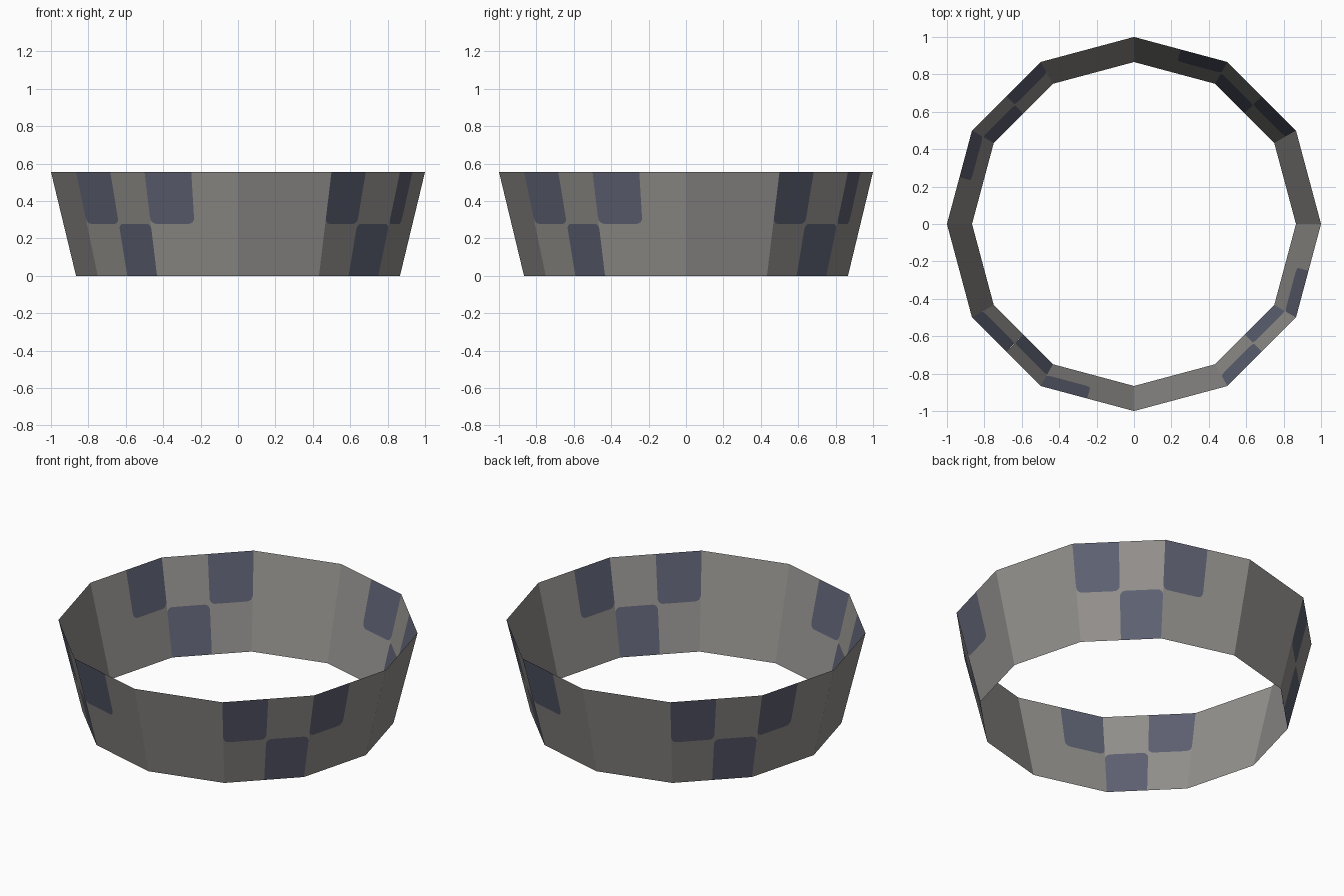
import bpy
import bmesh
from math import cos, sin, pi
from mathutils import Vector

cube = bpy.data.objects.get("Cube")
if cube:
    bpy.data.objects.remove(cube)

SIDES = 12
BOTTOM_R, TOP_R, HEIGHT = 0.866, 1.0, 0.556
ROUND_U, ROUND_V, STEPS = 0.065, 0.055, 4


def material(name, color):
    mat = bpy.data.materials.new(name)
    mat.use_nodes = True
    mat.diffuse_color = (*color, 1)
    mat.node_tree.nodes["Principled BSDF"].inputs["Base Color"].default_value = (*color, 1)
    return mat


def point(side, u, v):
    """Point on a flat side: u runs around the ring, v runs up."""
    radius = BOTTOM_R + (TOP_R - BOTTOM_R) * v
    a, b = [Vector((cos(t), sin(t), 0)) * radius
            for t in (2 * pi * side / SIDES, 2 * pi * (side + 1) / SIDES)]
    return a.lerp(b, u) + Vector((0, 0, HEIGHT * v))


bm = bmesh.new()


def add_face(side, outline, slot):
    verts = [bm.verts.new(point(side, u, v)) for u, v in outline]
    face = bm.faces.new(verts)
    face.material_index = slot
    face.normal_update()
    if face.normal.dot(face.calc_center_median()) < 0:
        face.normal_flip()


def arc(u, v, inward, rise):
    """Rounded corner from the upright edge to the level edge."""
    return [(u + inward * ROUND_U * (1 - cos(t)), v + rise * ROUND_V * (1 - sin(t)))
            for t in (pi / 2 * i / STEPS for i in range(STEPS + 1))]


def add_cell(side, column, row, painted):
    u0, u1 = column / 2, (column + 1) / 2
    if not painted:
        v0, v1 = row / 2, (row + 1) / 2
        add_face(side, [(u0, v0), (u1, v0), (u1, v1), (u0, v1)], 0)
        return
    # Painted cells have rounded corners along the middle of the wall
    rim, rise = (1, 1) if row else (0, -1)
    first, last = arc(u0, 0.5, 1, rise), arc(u1, 0.5, -1, rise)
    add_face(side, [(u0, rim)] + first + last[::-1] + [(u1, rim)], 1)
    add_face(side, [(u0, 0.5)] + first, 0)
    add_face(side, [(u1, 0.5)] + last, 0)


# Checker pattern repeats every three sides
PAINTED = {1: {(0, 1), (1, 0)}, 2: {(0, 1)}}
for side in range(SIDES):
    for column in range(2):
        for row in range(2):
            add_cell(side, column, row, (column, row) in PAINTED.get(side % 3, ()))

bmesh.ops.remove_doubles(bm, verts=bm.verts, dist=0.0001)
mesh = bpy.data.meshes.new("flared_ring")
bm.to_mesh(mesh)
bm.free()
mesh.materials.append(material("warm grey", (0.29, 0.28, 0.265)))
mesh.materials.append(material("slate blue", (0.112, 0.12, 0.17)))
ring = bpy.data.objects.new("flared_ring", mesh)
bpy.context.collection.objects.link(ring)
